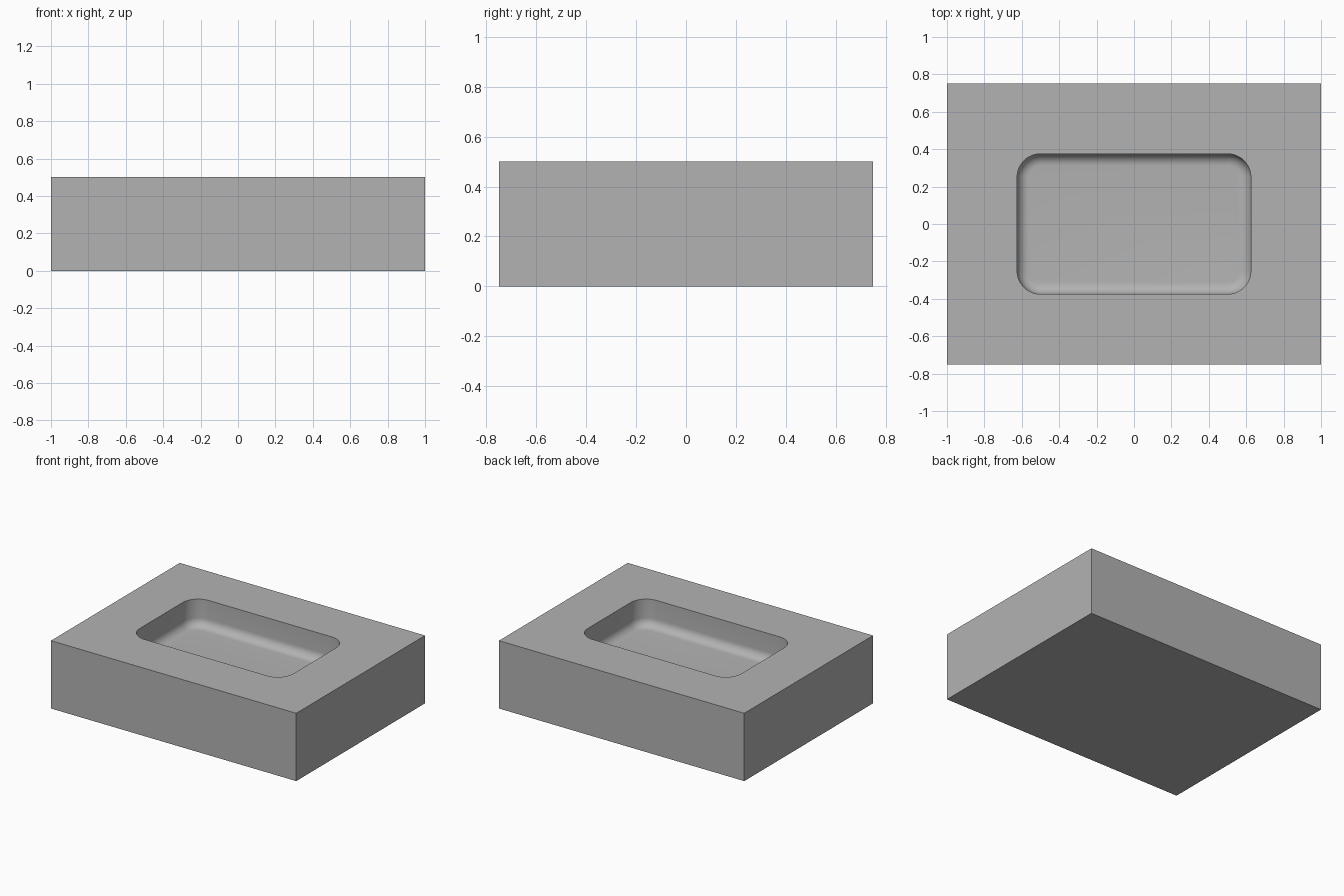
import bpy, bmesh
from math import sin, cos, pi, radians

old = bpy.data.objects.get("Cube")
if old:
    bpy.data.objects.remove(old, do_unlink=True)

LENGTH, WIDTH, HEIGHT = 2.0, 1.5, 0.5
POCKET_X, POCKET_Y, DEPTH = 0.625, 0.375, 0.2
CORNER, FILLET = 0.125, 0.0625
CORNER_STEPS, FILLET_STEPS = 12, 8

grey = bpy.data.materials.new("plain grey")
grey.use_nodes = True
colour = (0.45, 0.45, 0.45, 1)
grey.diffuse_color = colour
grey.node_tree.nodes["Principled BSDF"].inputs["Base Color"].default_value = colour


def rounded_ring(bm, inset, z):
    """Rounded rectangle of vertices, shrunk by inset."""
    ring = []
    for i, (sx, sy) in enumerate([(1, 1), (-1, 1), (-1, -1), (1, -1)]):
        for k in range(CORNER_STEPS + 1):
            a = (i + k / CORNER_STEPS) * pi / 2
            r = CORNER - inset
            ring.append(bm.verts.new((sx * (POCKET_X - CORNER) + r * cos(a),
                                      sy * (POCKET_Y - CORNER) + r * sin(a), z)))
    return ring


bm = bmesh.new()

# Outer block without its top
bmesh.ops.create_cube(bm, size=1)
bmesh.ops.scale(bm, vec=(LENGTH, WIDTH, HEIGHT), verts=bm.verts)
bmesh.ops.translate(bm, vec=(0, 0, HEIGHT / 2), verts=bm.verts)
top = max(bm.faces, key=lambda f: f.calc_center_median().z)
outer = [next(v for v in top.verts if v.co.x * sx > 0 and v.co.y * sy > 0)
         for sx, sy in [(1, 1), (-1, 1), (-1, -1), (1, -1)]]
bmesh.ops.delete(bm, geom=[top], context='FACES_ONLY')

# Pocket wall, rounded floor edge and floor
floor_z = HEIGHT - DEPTH
rings = [rounded_ring(bm, 0, HEIGHT)]
for k in range(FILLET_STEPS + 1):
    a = k / FILLET_STEPS * pi / 2
    rings.append(rounded_ring(bm, FILLET * (1 - cos(a)), floor_z + FILLET * (1 - sin(a))))
count = len(rings[0])
for upper, lower in zip(rings, rings[1:]):
    for j in range(count):
        n = (j + 1) % count
        bm.faces.new((upper[j], upper[n], lower[n], lower[j]))
bm.faces.new(rings[-1])

# Flat rim: a fan at each corner and a quad along each side
rim, per = rings[0], CORNER_STEPS + 1
for i, corner in enumerate(outer):
    for k in range(CORNER_STEPS):
        bm.faces.new((corner, rim[i * per + k + 1], rim[i * per + k]))
    bm.faces.new((corner, outer[(i + 1) % 4],
                  rim[(i + 1) * per % count], rim[i * per + CORNER_STEPS]))

bmesh.ops.recalc_face_normals(bm, faces=bm.faces)
mesh = bpy.data.meshes.new("pocketed_block")
bm.to_mesh(mesh)
bm.free()
mesh.materials.append(grey)
block = bpy.data.objects.new("pocketed_block", mesh)
bpy.context.collection.objects.link(block)

# Smooth curves, sharp edges
bpy.ops.object.select_all(action='DESELECT')
block.select_set(True)
bpy.context.view_layer.objects.active = block
bpy.ops.object.shade_smooth_by_angle(angle=radians(30))
